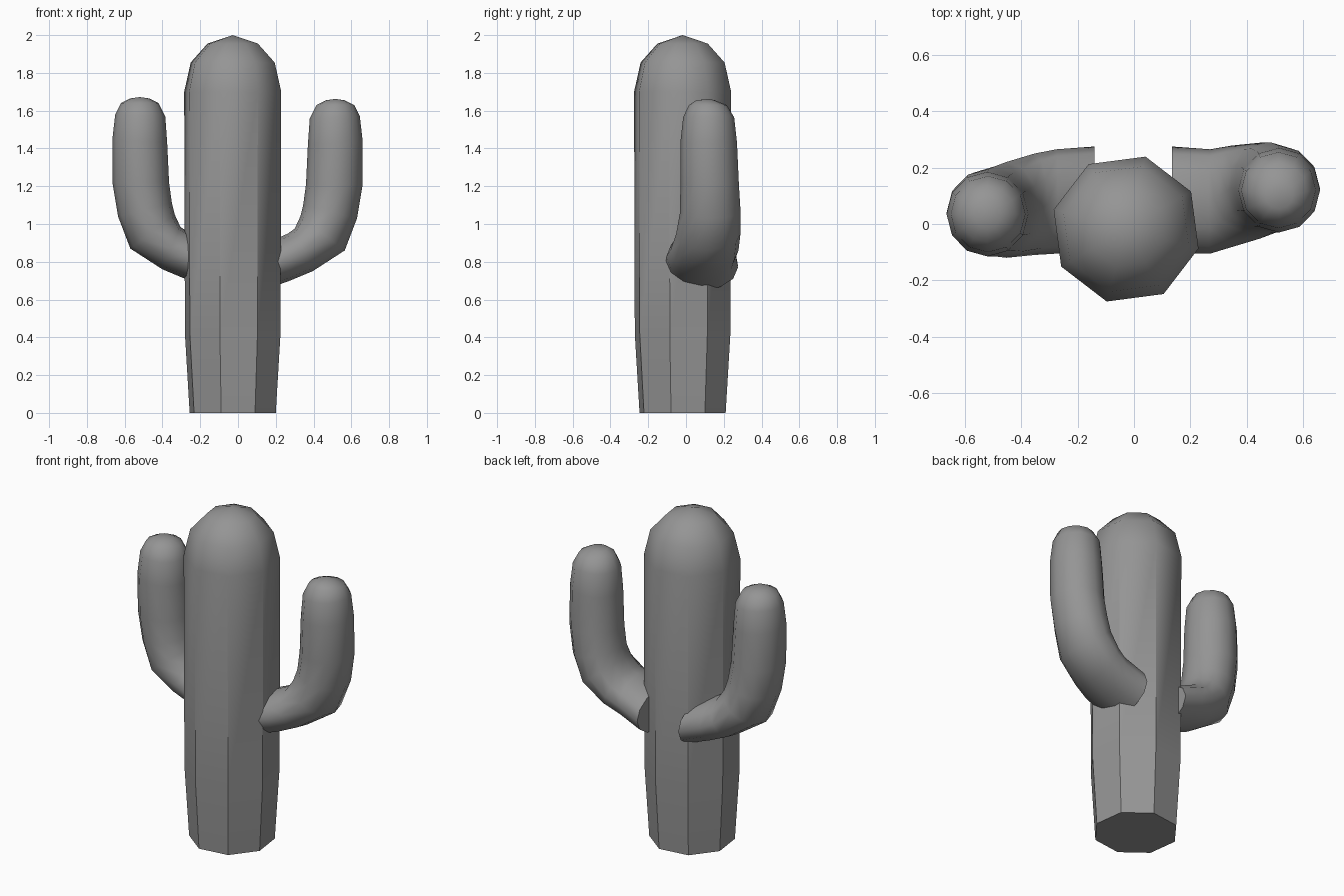
import bpy, bmesh
from math import sin, cos, radians, tau
from mathutils import Vector

cube = bpy.data.objects.get("Cube")
if cube:
    bpy.data.objects.remove(cube, do_unlink=True)

grey = bpy.data.materials.new("plain grey")
grey.use_nodes = True
colour = (0.3, 0.3, 0.3, 1)
grey.diffuse_color = colour
grey.node_tree.nodes["Principled BSDF"].inputs["Base Color"].default_value = colour


def skin(name, rings, tip, is_sharp):
    """Bridge rings of points, cap the first ring and close the last on a tip."""
    bm = bmesh.new()
    loops = [[bm.verts.new(p) for p in ring] for ring in rings]
    n = len(loops[0])
    for a, b in zip(loops, loops[1:]):
        for i in range(n):
            j = (i + 1) % n
            bm.faces.new((a[i], a[j], b[j], b[i]))
    top = bm.verts.new(tip)
    for i in range(n):
        bm.faces.new((loops[-1][i], loops[-1][(i + 1) % n], top))
    start_cap = bm.faces.new(loops[0][::-1])
    bmesh.ops.recalc_face_normals(bm, faces=bm.faces)
    for f in bm.faces:
        f.smooth = True
    for e in bm.edges:
        e.smooth = not (start_cap in e.link_faces or is_sharp(e))
    mesh = bpy.data.meshes.new(name)
    bm.to_mesh(mesh)
    bm.free()
    mesh.materials.append(grey)
    obj = bpy.data.objects.new(name, mesh)
    bpy.context.collection.objects.link(obj)


# Trunk: eight-sided column, crisp corners below a smooth dome
centre = Vector((-0.028, -0.018, 0))
profile = [(0.236, 0), (0.262, 0.42), (0.266, 1.70), (0.23, 1.855), (0.138, 1.955)]
trunk = [[centre + Vector((r * cos(radians(75 + 45 * k)), r * sin(radians(75 + 45 * k)), z))
          for k in range(8)] for r, z in profile]


def trunk_corner(e):
    a, b = e.verts
    return abs(a.co.z - b.co.z) > 0.3


skin("trunk", trunk, centre + Vector((0, 0, 2)), trunk_corner)

# Arm sections: outer x, z, inner x, z, y centre, y half width
arm = [
    (0.14, 0.66, 0.14, 0.90, 0.085, 0.19),
    (0.28, 0.71, 0.27, 0.96, 0.08, 0.185),
    (0.40, 0.76, 0.305, 0.985, 0.07, 0.18),
    (0.57, 0.87, 0.335, 1.05, 0.05, 0.17),
    (0.635, 1.04, 0.35, 1.11, 0.045, 0.16),
    (0.665, 1.22, 0.365, 1.22, 0.04, 0.155),
    (0.665, 1.45, 0.375, 1.43, 0.035, 0.15),
    (0.65, 1.58, 0.385, 1.57, 0.035, 0.135),
    (0.62, 1.64, 0.42, 1.64, 0.035, 0.10),
    (0.57, 1.665, 0.47, 1.665, 0.035, 0.05),
]


def build_arm(name, side, dx, dz, sway):
    rings = []
    for ox, oz, ix, iz, yc, yh in arm:
        outer = Vector((side * (ox + dx), 0, oz + dz))
        inner = Vector((side * (ix + dx), 0, iz + dz))
        # The upper part of the arm leans further toward the back
        y = yc + sway * min(1, max(0, (ox - 0.28) / 0.36))
        mid, half = (outer + inner) / 2, (outer - inner) / 2
        rings.append([mid + half * cos(t) + Vector((0, y + yh * sin(t), 0))
                      for t in (tau * k / 12 for k in range(12))])
    tip = Vector((side * (0.52 + dx), 0.035 + sway, 1.672 + dz))
    skin(name, rings, tip, lambda e: False)


build_arm("right_arm", -1, 0, 0, 0)
build_arm("left_arm", 1, -0.005, -0.01, 0.085)
